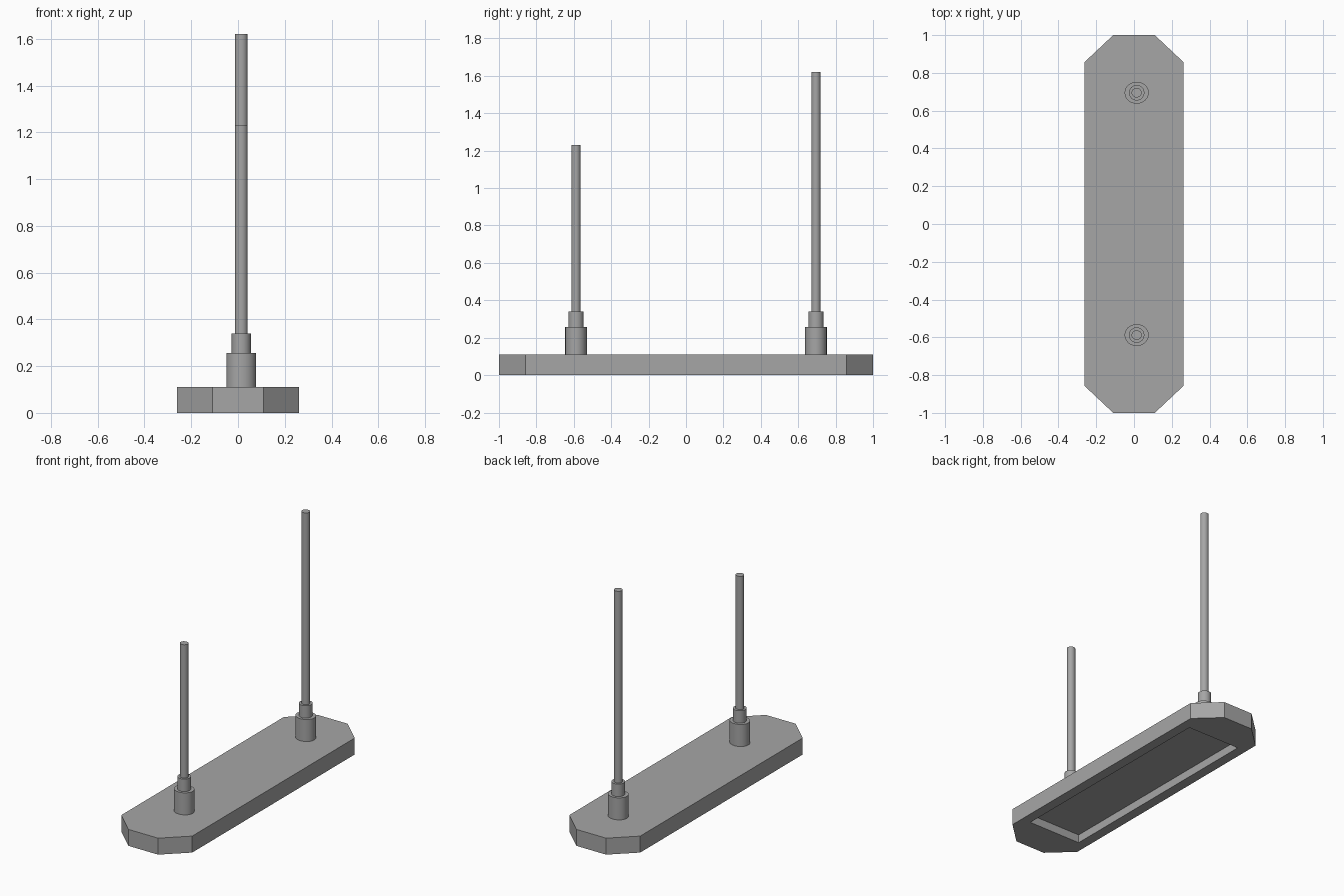
import bpy
import bmesh
import math

cube = bpy.data.objects.get("Cube")
if cube:
    bpy.data.objects.remove(cube, do_unlink=True)

grey = bpy.data.materials.new("plain grey")
grey.use_nodes = True
colour = (0.38, 0.38, 0.38, 1)
grey.diffuse_color = colour
grey.node_tree.nodes["Principled BSDF"].inputs["Base Color"].default_value = colour


def finish(name, bm):
    """Turn a bmesh into a named object in the scene."""
    bmesh.ops.recalc_face_normals(bm, faces=bm.faces)
    mesh = bpy.data.meshes.new(name)
    bm.to_mesh(mesh)
    bm.free()
    mesh.materials.append(grey)
    obj = bpy.data.objects.new(name, mesh)
    bpy.context.collection.objects.link(obj)
    return obj


def octagon(bm, half_x, half_y, cut_x, cut_y, z):
    """Ring of eight points: a rectangle with its corners cut off."""
    ring = []
    for sx, sy in ((1, 1), (-1, 1), (-1, -1), (1, -1)):
        side = (sx * half_x, sy * (half_y - cut_y), z)
        end = (sx * (half_x - cut_x), sy * half_y, z)
        pair = (side, end) if sx * sy > 0 else (end, side)
        ring += [bm.verts.new(p) for p in pair]
    return ring


# Base plate with chamfered corners and a rectangular recess underneath
HEIGHT, DEPTH = 0.11, 0.055
bm = bmesh.new()
rings = [
    octagon(bm, 0.262, 1.0, 0.152, 0.143, HEIGHT),
    octagon(bm, 0.262, 1.0, 0.152, 0.143, 0),
    octagon(bm, 0.195, 0.765, 0, 0, 0),
    octagon(bm, 0.195, 0.765, 0, 0, DEPTH),
]
for a, b in zip(rings, rings[1:]):
    for i in range(8):
        j = (i + 1) % 8
        bm.faces.new((a[i], a[j], b[j], b[i]))
bm.faces.new(rings[0])
bm.faces.new(rings[-1])
bmesh.ops.remove_doubles(bm, verts=bm.verts, dist=0.0001)
finish("base_plate", bm)


def cylinder(name, y, rx, ry, bottom, top):
    """Upright, slightly oval cylinder on the pole axis."""
    bm = bmesh.new()
    bmesh.ops.create_cone(bm, cap_ends=True, segments=24, radius1=1, radius2=1, depth=1)
    bmesh.ops.scale(bm, vec=(rx, ry, top - bottom), verts=bm.verts)
    bmesh.ops.translate(bm, vec=(0.014, y, (top + bottom) / 2), verts=bm.verts)
    obj = finish(name, bm)
    bpy.ops.object.select_all(action="DESELECT")
    obj.select_set(True)
    bpy.context.view_layer.objects.active = obj
    bpy.ops.object.shade_smooth_by_angle(angle=math.radians(30))


# Two poles, each in a stepped socket
for side, y, top in (("front", -0.588, 1.23), ("back", 0.695, 1.62)):
    cylinder(side + "_socket", y, 0.064, 0.058, HEIGHT, 0.257)
    cylinder(side + "_collar", y, 0.041, 0.041, 0.257, 0.34)
    cylinder(side + "_pole", y, 0.027, 0.025, 0.34, top)
